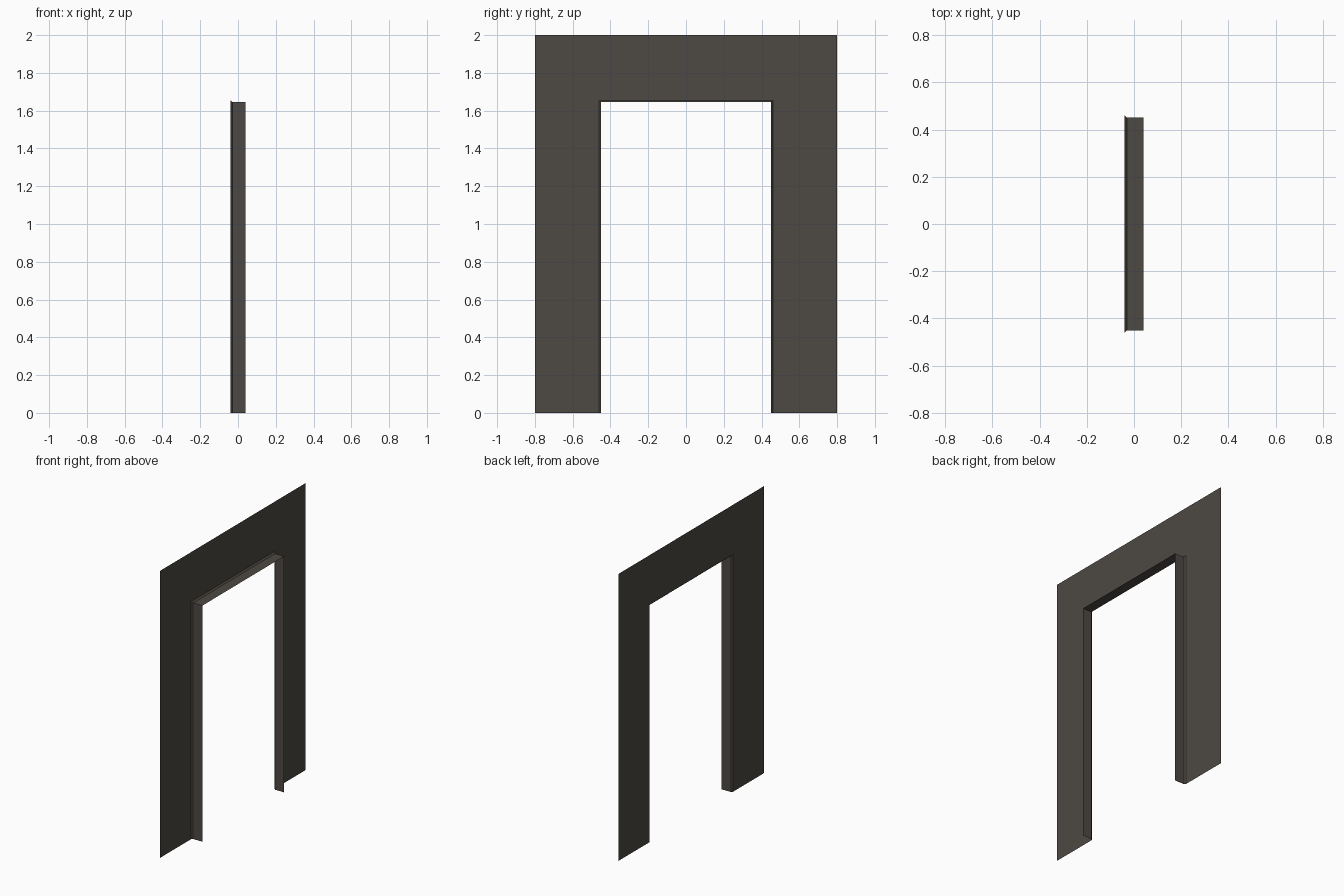
import bpy
import bmesh

cube = bpy.data.objects.get("Cube")
if cube:
    bpy.data.objects.remove(cube, do_unlink=True)

# One dark brown-grey for the whole frame
paint = bpy.data.materials.new("dark brown grey")
paint.use_nodes = True
colour = (0.075, 0.066, 0.056, 1)
paint.diffuse_color = colour
paint.node_tree.nodes["Principled BSDF"].inputs["Base Color"].default_value = colour


def arch(x, half_width, height):
    """Open doorway outline, from one foot over the top to the other."""
    return [(x, -half_width, 0), (x, -half_width, height),
            (x, half_width, height), (x, half_width, 0)]


def sheet(name, outlines):
    """Bridge successive doorway outlines into one thin open sheet."""
    bm = bmesh.new()
    rows = [[bm.verts.new(p) for p in outline] for outline in outlines]
    for a, b in zip(rows, rows[1:]):
        for i in range(len(a) - 1):
            bm.faces.new((a[i], a[i + 1], b[i + 1], b[i]))
    mesh = bpy.data.meshes.new(name)
    bm.to_mesh(mesh)
    bm.free()
    mesh.materials.append(paint)
    obj = bpy.data.objects.new(name, mesh)
    bpy.context.collection.objects.link(obj)
    return obj


# Flat surround, chamfered edge and the reveal lining the opening
outer = arch(-0.04, 0.8, 2.0)
lip = arch(-0.04, 0.46, 1.655)
corner = arch(-0.03, 0.45, 1.645)
back = arch(0.04, 0.45, 1.645)
sheet("door_frame", [back, corner, lip, outer])
